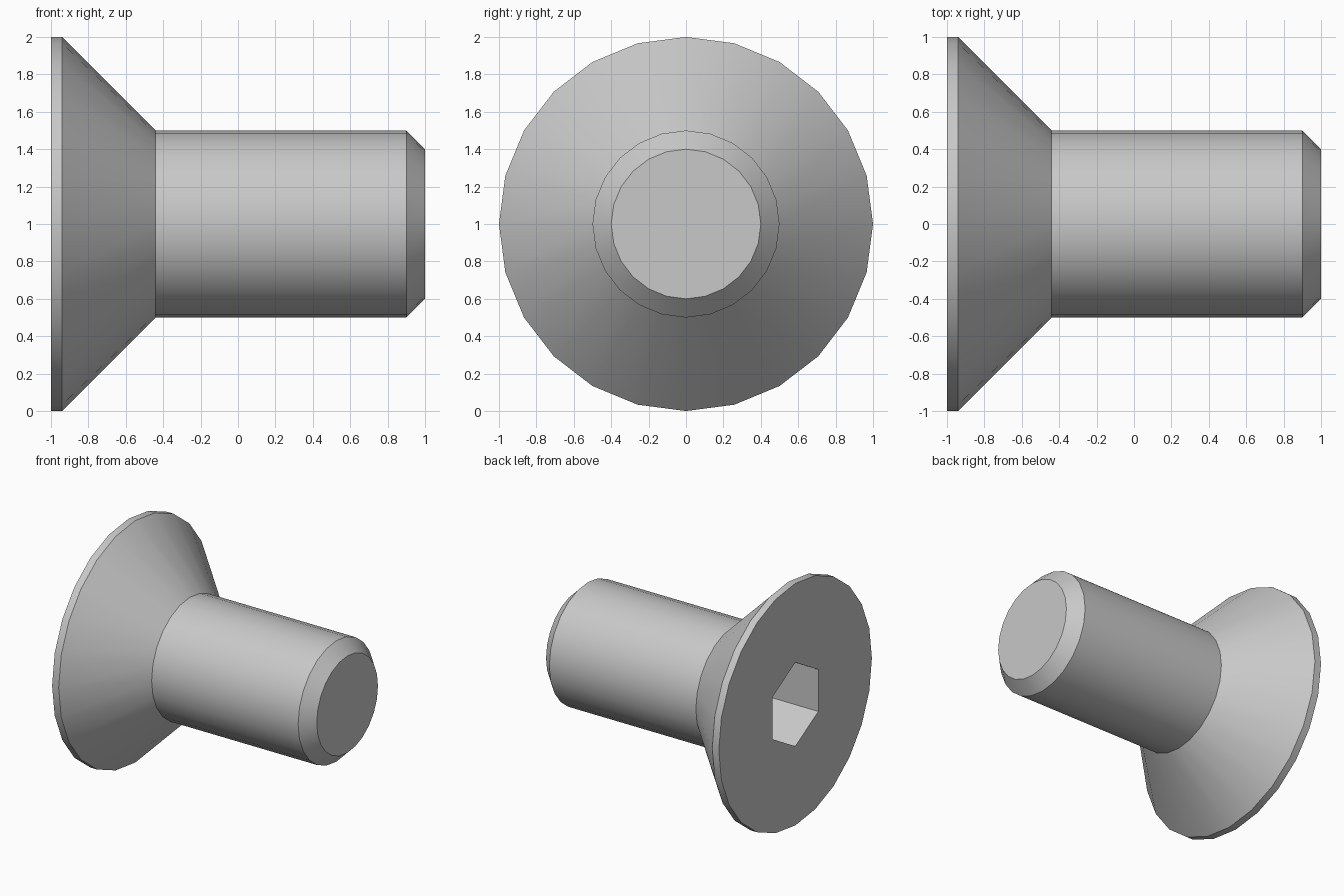
import bpy, bmesh, math

cube = bpy.data.objects.get("Cube")
if cube:
    bpy.data.objects.remove(cube, do_unlink=True)

steel = bpy.data.materials.new("grey steel")
steel.use_nodes = True
grey = (0.58, 0.58, 0.58, 1)
steel.diffuse_color = grey
steel.node_tree.nodes["Principled BSDF"].inputs["Base Color"].default_value = grey

AXIS_HEIGHT = 1.0


def turned(name, profile, sides):
    """Closed solid turned around the x axis from (x, radius) stations."""
    bm = bmesh.new()
    rings = []
    for x, r in profile:
        angles = [2 * math.pi * i / sides for i in range(sides)]
        rings.append([bm.verts.new((x, r * math.sin(a), AXIS_HEIGHT + r * math.cos(a)))
                      for a in angles])
    for a, b in zip(rings, rings[1:]):
        for i in range(sides):
            j = (i + 1) % sides
            bm.faces.new((a[i], a[j], b[j], b[i]))
    bm.faces.new(rings[0])
    bm.faces.new(rings[-1])
    bmesh.ops.recalc_face_normals(bm, faces=bm.faces)
    mesh = bpy.data.meshes.new(name)
    bm.to_mesh(mesh)
    bm.free()
    mesh.materials.append(steel)
    obj = bpy.data.objects.new(name, mesh)
    bpy.context.collection.objects.link(obj)
    return obj


# Countersunk head, shank and chamfered tip in one turned body
screw = turned("countersunk_screw",
               [(-1, 1), (-0.94, 1), (-0.44, 0.5), (0.9, 0.5), (1, 0.4)], 24)

# Hexagonal key socket, 0.6 across the flats
socket_radius = 0.3 / math.cos(math.pi / 6)
cutter = turned("socket_cutter", [(-1.2, socket_radius), (-0.56, socket_radius)], 6)
cutter.hide_render = True

cut = screw.modifiers.new("hex socket", 'BOOLEAN')
cut.operation = 'DIFFERENCE'
cut.solver = 'EXACT'
cut.object = cutter

bpy.ops.object.select_all(action='DESELECT')
screw.select_set(True)
bpy.context.view_layer.objects.active = screw
bpy.ops.object.modifier_apply(modifier=cut.name)
bpy.data.objects.remove(cutter, do_unlink=True)

# Round sides smooth, rims and socket corners crisp
bpy.ops.object.shade_smooth_by_angle(angle=math.radians(30))
